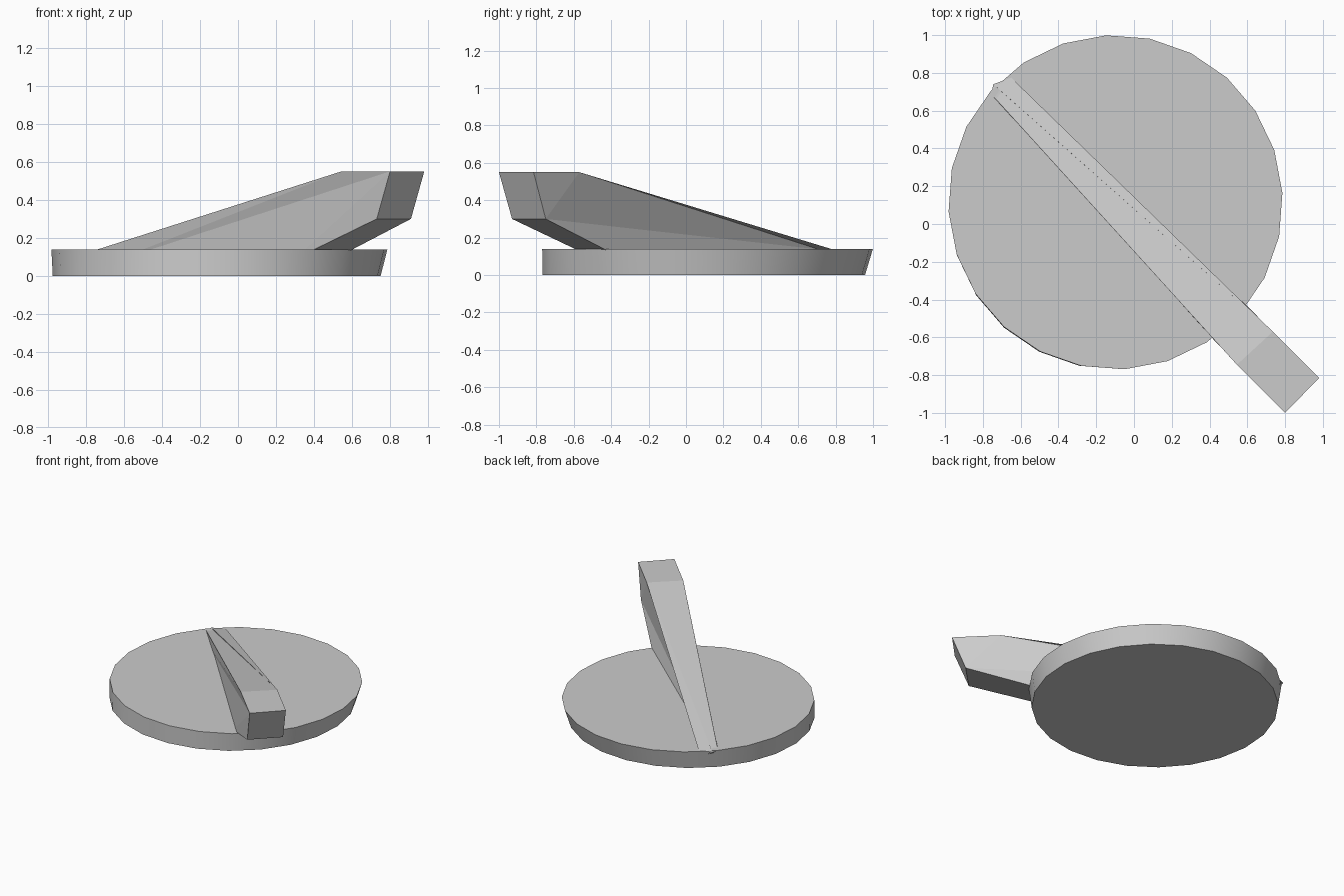
import bpy, bmesh, math

cube = bpy.data.objects.get("Cube")
if cube:
    bpy.data.objects.remove(cube)

GREY = (0.6, 0.6, 0.6, 1.0)
grey = bpy.data.materials.new("plain grey")
grey.diffuse_color = GREY
grey.use_nodes = True
grey.node_tree.nodes["Principled BSDF"].inputs["Base Color"].default_value = GREY


def finish(name, bm):
    """Turn a bmesh into a grey object with outward normals."""
    bmesh.ops.recalc_face_normals(bm, faces=bm.faces[:])
    mesh = bpy.data.meshes.new(name)
    bm.to_mesh(mesh)
    bm.free()
    mesh.materials.append(grey)
    obj = bpy.data.objects.new(name, mesh)
    bpy.context.collection.objects.link(obj)
    return obj


def ring(bm, cx, cy, radius, z, sides=24, turn=math.radians(3.2)):
    angles = [turn + 2 * math.pi * i / sides for i in range(sides)]
    return [bm.verts.new((cx + radius * math.cos(a), cy + radius * math.sin(a), z))
            for a in angles]


# Round base plate, with the rim leaning outwards on one side
bm = bmesh.new()
low = ring(bm, -0.112, 0.095, 0.864, 0.0)
high = ring(bm, -0.098, 0.115, 0.885, 0.138)
bm.faces.new(low[::-1])
bm.faces.new(high)
for i in range(len(low)):
    j = (i + 1) % len(low)
    bm.faces.new((low[i], low[j], high[j], high[i]))
plate = finish("base_plate", bm)
bpy.ops.object.select_all(action='DESELECT')
plate.select_set(True)
bpy.context.view_layer.objects.active = plate
bpy.ops.object.shade_smooth_by_angle(angle=math.radians(30))

# Raised tapering arm: left edge, right edge and height around its profile
stations = [
    ((-0.755, 0.685), (-0.745, 0.74), 0.134),   # rounded heel at the rim
    ((-0.73, 0.66), (-0.65, 0.775), 0.14),      # start of the slope
    ((0.545, -0.745), (0.735, -0.57), 0.55),    # end of the slope
    ((0.80, -1.0), (0.98, -0.815), 0.55),       # top of the tip
    ((0.73, -0.93), (0.91, -0.75), 0.30),       # bottom of the tip
    ((0.40, -0.59), (0.60, -0.435), 0.138),     # underside meets the plate
    ((0.30, -0.48), (0.50, -0.335), 0.09),      # root inside the plate
    ((-0.70, 0.63), (-0.62, 0.74), 0.06),       # heel inside the plate
]
bm = bmesh.new()
left = [bm.verts.new((*a, z)) for a, b, z in stations]
right = [bm.verts.new((*b, z)) for a, b, z in stations]
for i in range(len(left)):
    j = (i + 1) % len(left)
    bm.faces.new((left[i], left[j], right[j], right[i]))
sides = [bm.faces.new(left), bm.faces.new(right[::-1])]
bmesh.ops.triangulate(bm, faces=sides)
finish("raised_arm", bm)
